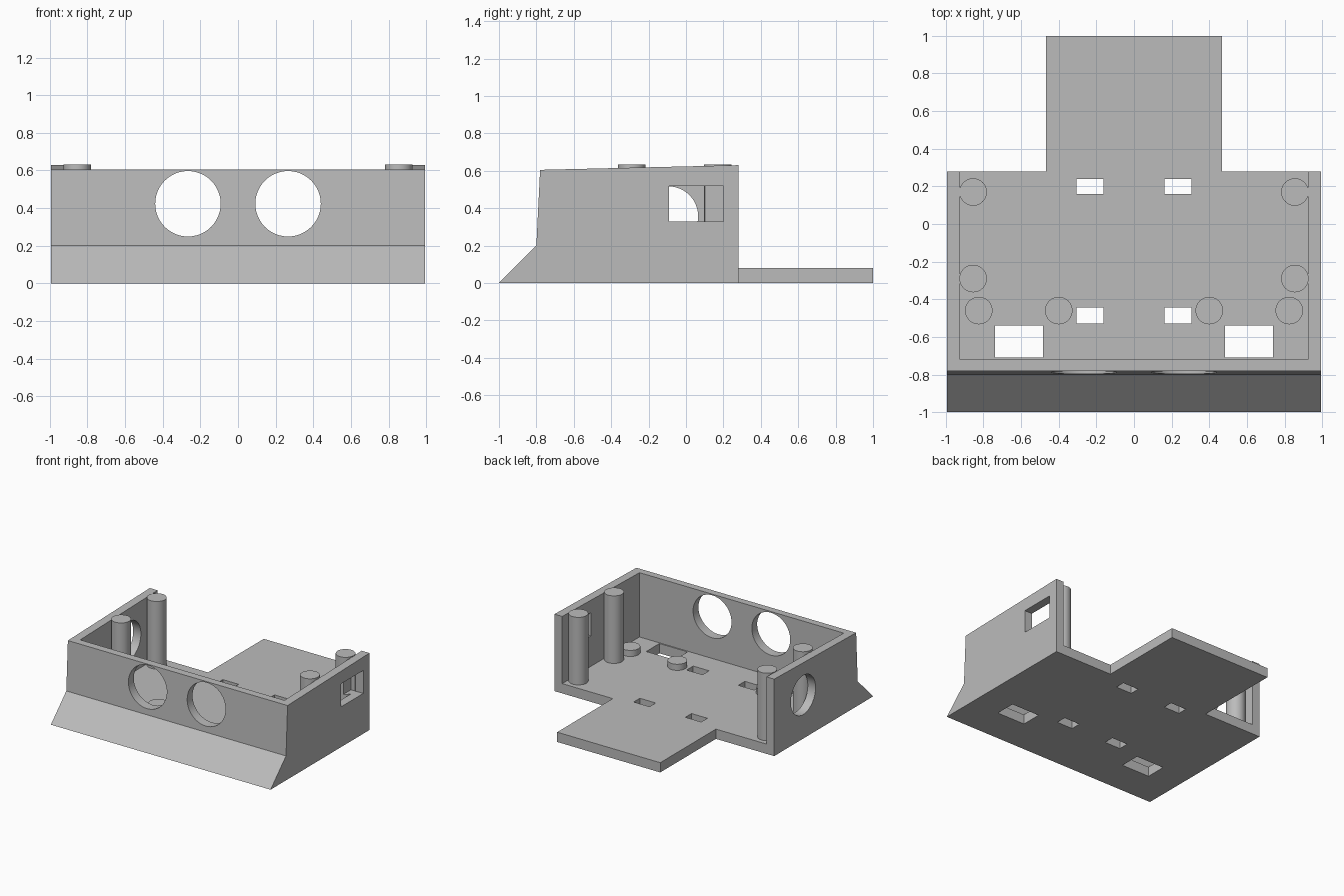
import bpy, bmesh, math
from mathutils import Vector

if "Cube" in bpy.data.objects:
    bpy.data.objects.remove(bpy.data.objects["Cube"])

grey = bpy.data.materials.new("plain grey")
grey.diffuse_color = (0.5, 0.5, 0.5, 1)
grey.use_nodes = True
grey.node_tree.nodes["Principled BSDF"].inputs["Base Color"].default_value = grey.diffuse_color


def finish(bm, name):
    bmesh.ops.recalc_face_normals(bm, faces=bm.faces)
    me = bpy.data.meshes.new(name)
    bm.to_mesh(me)
    bm.free()
    me.materials.append(grey)
    ob = bpy.data.objects.new(name, me)
    bpy.context.collection.objects.link(ob)
    return ob


def box(name, x0, x1, y0, y1, z0, z1):
    bm = bmesh.new()
    bmesh.ops.create_cube(bm, size=1)
    for v in bm.verts:
        v.co = ((x0 + x1) / 2 + v.co.x * (x1 - x0),
                (y0 + y1) / 2 + v.co.y * (y1 - y0),
                (z0 + z1) / 2 + v.co.z * (z1 - z0))
    return finish(bm, name)


def rod(name, start, end, r):
    a, b = Vector(start), Vector(end)
    bm = bmesh.new()
    bmesh.ops.create_cone(bm, cap_ends=True, segments=48, radius1=r, radius2=r, depth=(b - a).length)
    turn = (b - a).to_track_quat('Z', 'Y')
    for v in bm.verts:
        v.co = turn @ v.co + (a + b) / 2
    return finish(bm, name)


def combine(target, tool, op='DIFFERENCE'):
    mod = target.modifiers.new("cut", 'BOOLEAN')
    mod.operation, mod.solver, mod.object = op, 'EXACT', tool
    bpy.context.view_layer.objects.active = target
    bpy.ops.object.modifier_apply(modifier=mod.name)
    bpy.data.objects.remove(tool)


# Tray: side profile extruded across the width, then hollowed out
W = 0.995
profile = [(-1, 0), (-0.8, 0.2), (-0.78, 0.605), (0.28, 0.63), (0.28, 0)]
bm = bmesh.new()
side = bm.faces.new([bm.verts.new((-W, y, z)) for y, z in profile])
ext = bmesh.ops.extrude_face_region(bm, geom=[side])
bmesh.ops.translate(bm, vec=(2 * W, 0, 0),
                    verts=[v for v in ext["geom"] if isinstance(v, bmesh.types.BMVert)])
tray = finish(bm, "tray")
combine(tray, box("hollow", -0.925, 0.925, -0.72, 0.5, 0.08, 1))

# Rear mounting tongue
combine(tray, box("tongue", -0.467, 0.467, 0.2, 1, 0, 0.08), 'UNION')

# Round openings in the front and side walls
for x, z, r in ((0.72, 0.38, 0.16), (0.266, 0.423, 0.174)):
    for s in (-1, 1):
        combine(tray, rod("front_opening", (s * x, -0.9, z), (s * x, -0.6, z), r))
for s in (-1, 1):
    combine(tray, rod("side_opening", (s * 0.9, -0.095, 0.357), (s * 1.1, -0.095, 0.357), 0.16))


def side_slot():
    return box("side_slot", 0.883, 1.1, -0.09, 0.2, 0.33, 0.518)


combine(tray, side_slot())

parts = [tray]
for s in (-1, 1):
    # Strap slots and large wire openings in the floor
    for xa, xb, ya, yb in ((0.162, 0.306, 0.16, 0.24), (0.162, 0.306, -0.53, -0.445),
                           (0.483, 0.738, -0.71, -0.54)):
        x0, x1 = sorted((s * xa, s * xb))
        combine(tray, box("floor_slot", x0, x1, ya, yb, -0.1, 0.2))
    # Tongue screw holes and slanted holes through the front bevel
    for y in (0.465, 0.89):
        combine(tray, rod("tongue_hole", (s * 0.342, y, -0.1), (s * 0.342, y, 0.2), 0.035))
    combine(tray, rod("bevel_hole", (s * 0.7, -0.96, 0.24), (s * 0.7, -0.67, -0.05), 0.035))
    # Short standoffs with through holes
    for x in (0.4, 0.825):
        combine(tray, rod("hole", (s * x, -0.46, -0.1), (s * x, -0.46, 0.3), 0.035))
        standoff = rod("standoff", (s * x, -0.46, 0.075), (s * x, -0.46, 0.13), 0.073)
        combine(standoff, rod("hole", (s * x, -0.46, -0.1), (s * x, -0.46, 0.3), 0.035))
        parts.append(standoff)
    # Tall corner posts with blind screw holes
    for y in (-0.29, 0.17):
        post = rod("tall_post", (s * 0.855, y, 0.075), (s * 0.855, y, 0.633), 0.073)
        combine(post, rod("hole", (s * 0.855, y, 0.4), (s * 0.855, y, 0.8), 0.03))
        if s > 0 and y > 0:
            combine(post, side_slot())
        parts.append(post)

# Smooth round walls, keep edges sharp
for ob in parts:
    bpy.ops.object.select_all(action='DESELECT')
    ob.select_set(True)
    bpy.context.view_layer.objects.active = ob
    bpy.ops.object.shade_smooth_by_angle(angle=math.radians(30))
